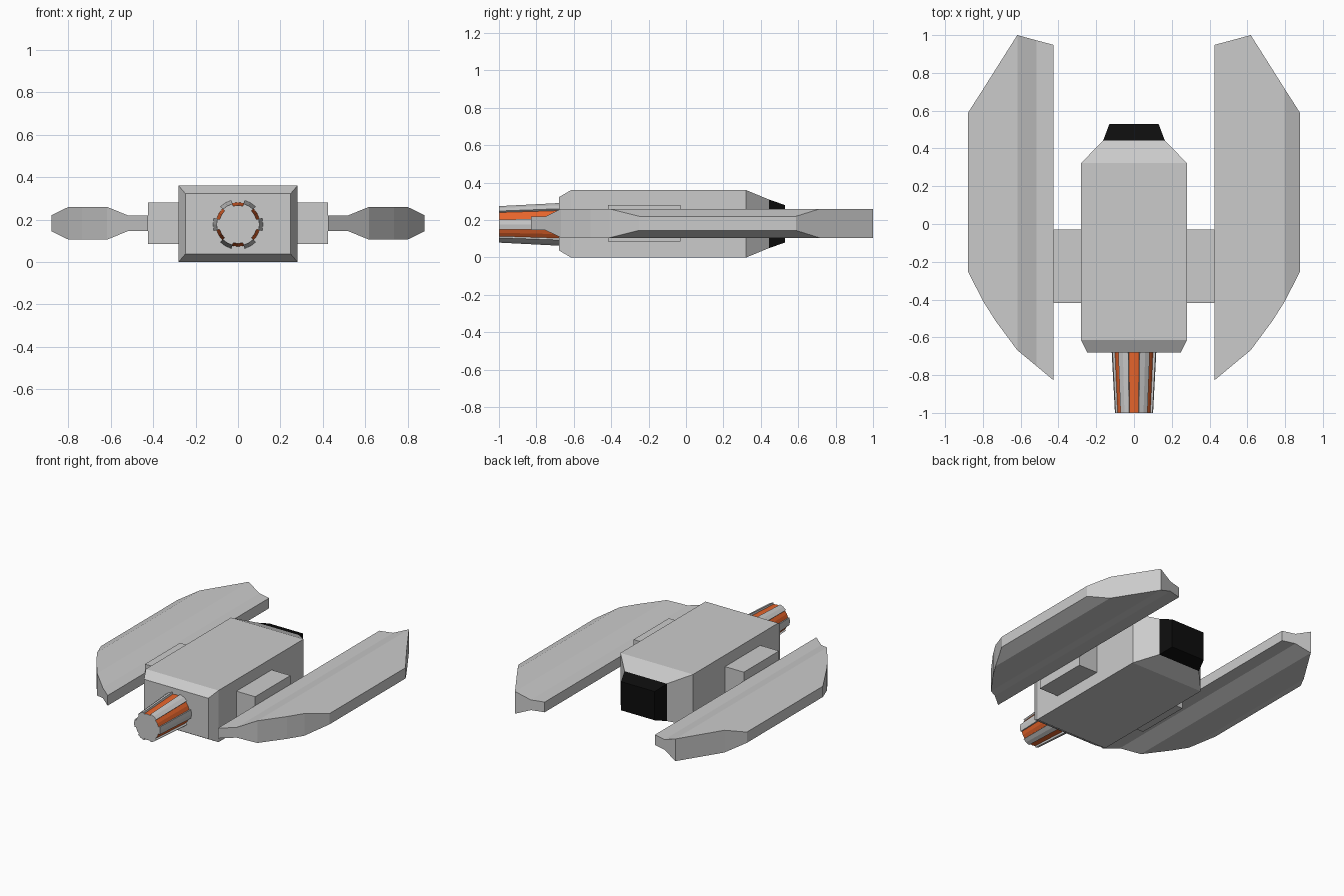
import bpy, bmesh
from math import sin, cos, radians

if "Cube" in bpy.data.objects:
    bpy.data.objects.remove(bpy.data.objects["Cube"])


def material(name, color):
    m = bpy.data.materials.new(name)
    m.diffuse_color = color
    m.use_nodes = True
    m.node_tree.nodes["Principled BSDF"].inputs["Base Color"].default_value = m.diffuse_color
    return m


ORANGE = material("orange", (0.80, 0.13, 0.025, 1))
BLACK = material("black", (0.004, 0.004, 0.004, 1))


def loft(name, rings, mat=None):
    """Skin a list of equal-length closed rings and cap both ends."""
    bm = bmesh.new()
    loops = [[bm.verts.new(p) for p in ring] for ring in rings]
    n = len(rings[0])
    for a, b in zip(loops, loops[1:]):
        for i in range(n):
            j = (i + 1) % n
            bm.faces.new((a[i], a[j], b[j], b[i]))
    bm.faces.new(loops[0])
    bm.faces.new(loops[-1])
    bmesh.ops.recalc_face_normals(bm, faces=bm.faces)
    me = bpy.data.meshes.new(name)
    bm.to_mesh(me)
    bm.free()
    if mat:
        me.materials.append(mat)
    ob = bpy.data.objects.new(name, me)
    bpy.context.collection.objects.link(ob)
    return ob


def section_y(y, hx, z0, z1):
    return [(-hx, y, z0), (hx, y, z0), (hx, y, z1), (-hx, y, z1)]


def section_x(x, y0, y1, z0, z1):
    return [(x, y0, z0), (x, y1, z0), (x, y1, z1), (x, y0, z1)]


# Central body with bevelled nose and tapered rear
loft("hull", [section_y(-0.68, 0.248, 0.038, 0.322),
              section_y(-0.615, 0.28, 0, 0.36),
              section_y(0.322, 0.28, 0, 0.36),
              section_y(0.443, 0.163, 0.05, 0.31)])

# Dark rear block
loft("rear_engine", [section_y(0.443, 0.163, 0.05, 0.31),
                     section_y(0.53, 0.13, 0.08, 0.28)], BLACK)

# Wings and their struts: x, front y, back y, bottom z, top z
wing_stations = [(0.425, -0.828, 0.948, 0.147, 0.218),
                 (0.515, -0.753, 0.972, 0.147, 0.218),
                 (0.618, -0.668, 1.0, 0.105, 0.26),
                 (0.735, -0.51, 0.815, 0.105, 0.26),
                 (0.798, -0.41, 0.715, 0.105, 0.26),
                 (0.88, -0.25, 0.587, 0.145, 0.22)]
strut_stations = [(0.27, -0.418, -0.03, 0.085, 0.28),
                  (0.425, -0.418, -0.03, 0.085, 0.28)]
for side, s in (("left", -1), ("right", 1)):
    for part, stations in (("wing", wing_stations), ("strut", strut_stations)):
        loft(f"{side}_{part}", [section_x(s * st[0], *st[1:]) for st in stations])

# Nose gun: tapered orange core with a grey muzzle face
CZ = 0.177


def polar(y, r, deg):
    return (r * cos(radians(deg)), y, CZ + r * sin(radians(deg)))


def circle(y, r):
    return [polar(y, r, 15 * i) for i in range(24)]


loft("gun_core", [circle(-0.66, 0.105), circle(-0.998, 0.09)], ORANGE)
loft("gun_muzzle", [circle(-0.998, 0.09), circle(-1.0, 0.09)])

# Six curved ribs around the core
for k in range(6):
    angles = [60 * k + d for d in (-15, 0, 15)]
    loft(f"gun_rib_{k + 1}",
         [[polar(y, outer, a) for a in angles] + [polar(y, inner, a) for a in reversed(angles)]
          for y, outer, inner in ((-0.66, 0.119, 0.10), (-1.0, 0.101, 0.085))])
